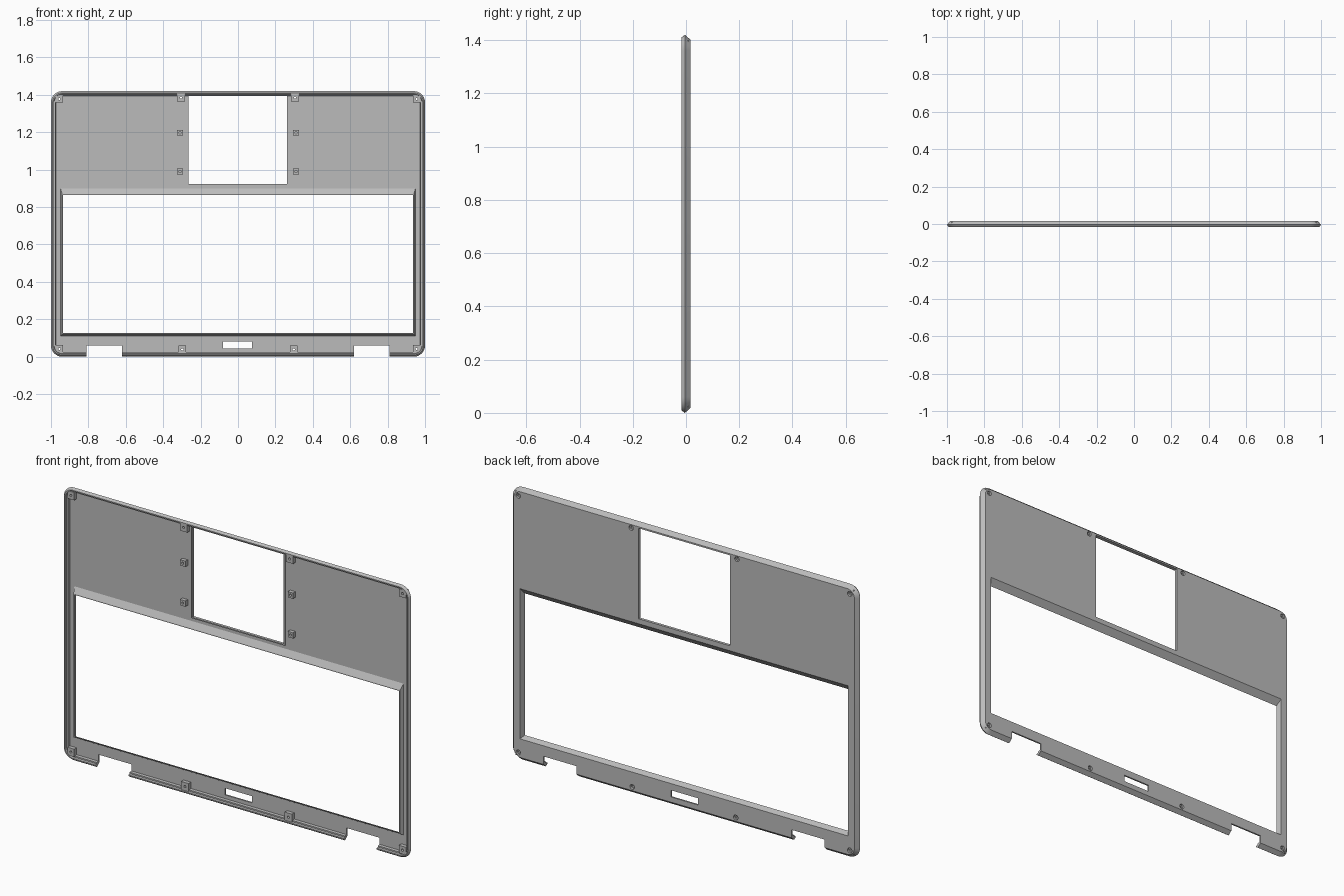
import bpy, bmesh, math
from mathutils import Matrix

if "Cube" in bpy.data.objects:
    bpy.data.objects.remove(bpy.data.objects["Cube"])

HEIGHT = 1.42
BACK, FLOOR, FRONT = 0.0165, 0.008, -0.0165

grey = bpy.data.materials.new("shell grey")
grey.use_nodes = True
grey.diffuse_color = (0.5, 0.5, 0.5, 1)
grey.node_tree.nodes["Principled BSDF"].inputs["Base Color"].default_value = (0.5, 0.5, 0.5, 1)


def finish(name, bm):
    bmesh.ops.recalc_face_normals(bm, faces=bm.faces)
    mesh = bpy.data.meshes.new(name)
    bm.to_mesh(mesh)
    bm.free()
    mesh.materials.append(grey)
    obj = bpy.data.objects.new(name, mesh)
    bpy.context.collection.objects.link(obj)
    return obj


def rounded_loop(inset, y, radius=0.06, steps=8):
    """Outline of the shell, drawn in by inset, at depth y."""
    r, points = radius - inset, []
    corners = [(1, 1), (-1, 1), (-1, -1), (1, -1)]
    for quarter, (sx, sz) in enumerate(corners):
        cx = sx * (1 - radius)
        cz = HEIGHT / 2 + sz * (HEIGHT / 2 - radius)
        for i in range(steps + 1):
            a = math.pi / 2 * (quarter + i / steps)
            points.append((cx + r * math.cos(a), y, cz + r * math.sin(a)))
    return points


def rect_loop(rect, grow, y):
    x0, x1, z0, z1 = rect
    return [(x0 - grow, y, z0 - grow), (x1 + grow, y, z0 - grow),
            (x1 + grow, y, z1 + grow), (x0 - grow, y, z1 + grow)]


def loft(name, loops, ring=False):
    """Skin a row of loops; cap both ends, or join them as a ring."""
    bm = bmesh.new()
    rows = [[bm.verts.new(p) for p in loop] for loop in loops]
    pairs = list(zip(rows, rows[1:]))
    if ring:
        pairs.append((rows[-1], rows[0]))
    else:
        bm.faces.new(rows[0])
        bm.faces.new(rows[-1])
    for a, b in pairs:
        for i in range(len(a)):
            j = (i + 1) % len(a)
            bm.faces.new((a[i], a[j], b[j], b[i]))
    return finish(name, bm)


def block(name, rect, y0, y1):
    return loft(name, [rect_loop(rect, 0, y0), rect_loop(rect, 0, y1)])


def drill(name, x, z, radius, y0, y1):
    bm = bmesh.new()
    bmesh.ops.create_cone(bm, cap_ends=True, segments=16, radius1=radius,
                          radius2=radius, depth=y1 - y0)
    turn = Matrix.Translation((x, (y0 + y1) / 2, z)) @ Matrix.Rotation(math.pi / 2, 4, "X")
    bm.transform(turn)
    return finish(name, bm)


def cut(obj, cutters):
    bpy.context.view_layer.objects.active = obj
    for cutter in cutters:
        cutter.hide_render = True
        mod = obj.modifiers.new("cut", "BOOLEAN")
        mod.operation, mod.solver, mod.object = "DIFFERENCE", "EXACT", cutter
        bpy.ops.object.modifier_apply(modifier=mod.name)


# Tray with a bevelled back edge and a raised front rim
shell = loft("shell", [
    rounded_loop(0.018, BACK), rounded_loop(0, -0.004),
    rounded_loop(0.009, FRONT), rounded_loop(0.015, FRONT),
    rounded_loop(0.017, -0.006), rounded_loop(0.024, -0.006),
    rounded_loop(0.026, FLOOR)])

# Openings, hinge notches and the small slot
keyboard = (-0.945, 0.945, 0.115, 0.897)
touchpad = (-0.265, 0.262, 0.923, 1.394)
openings = [keyboard, touchpad, (-0.08, 0.075, 0.045, 0.08),
            (-0.81, -0.62, -0.1, 0.06), (0.62, 0.81, -0.1, 0.06)]
cutters = [block("opening_cutter", r, -0.1, 0.1) for r in openings]
cut(shell, cutters)

# Slanted lip around the keyboard opening
inner = (-0.935, 0.935, 0.127, 0.865)
keyboard_lip = loft("keyboard_lip", [
    rect_loop(keyboard, 0, BACK), rect_loop(inner, 0, -0.01),
    rect_loop(inner, 0.005, -0.01), rect_loop(keyboard, 0.004, FLOOR + 0.001)], ring=True)

# Low lip around the touchpad opening
touchpad_lip = loft("touchpad_lip", [
    rect_loop(touchpad, 0, BACK - 0.001), rect_loop(touchpad, 0, 0.002),
    rect_loop(touchpad, 0.006, 0.002), rect_loop(touchpad, 0.006, FLOOR + 0.001)], ring=True)

parts = [shell, keyboard_lip, touchpad_lip]

# Screw bosses, mirrored left and right; outer ones are drilled through
bosses = [("upper_corner_boss", 0.955, 1.378, 0.02, True),
          ("lower_corner_boss", 0.955, 0.042, 0.02, True),
          ("upper_boss", 0.305, 1.385, 0.021, True),
          ("lower_boss", 0.298, 0.038, 0.021, True),
          ("upper_touchpad_post", 0.31, 1.197, 0.015, False),
          ("lower_touchpad_post", 0.31, 0.99, 0.015, False)]
for name, px, z, half, through in bosses:
    for side, sign in (("left", 1), ("right", -1)):
        x = px * sign
        boss = block(side + "_" + name, (x - half, x + half, z - half, z + half),
                     -0.012, FLOOR + 0.002)
        bore = drill("bore_cutter", x, z, 0.006, -0.1, 0.1 if through else 0.004)
        cut(boss, [bore])
        cutters.append(bore)
        if through:
            recess = drill("recess_cutter", x, z, 0.013, 0.006, 0.1)
            cut(shell, [bore, recess])
            cut(boss, [recess])
            cutters.append(recess)
        parts.append(boss)

for cutter in cutters:
    bpy.data.objects.remove(cutter)

# Smooth the rounded corners and bores, keep the edges crisp
bpy.ops.object.select_all(action="DESELECT")
for part in parts:
    part.select_set(True)
bpy.context.view_layer.objects.active = shell
bpy.ops.object.shade_smooth_by_angle(angle=math.radians(30))
